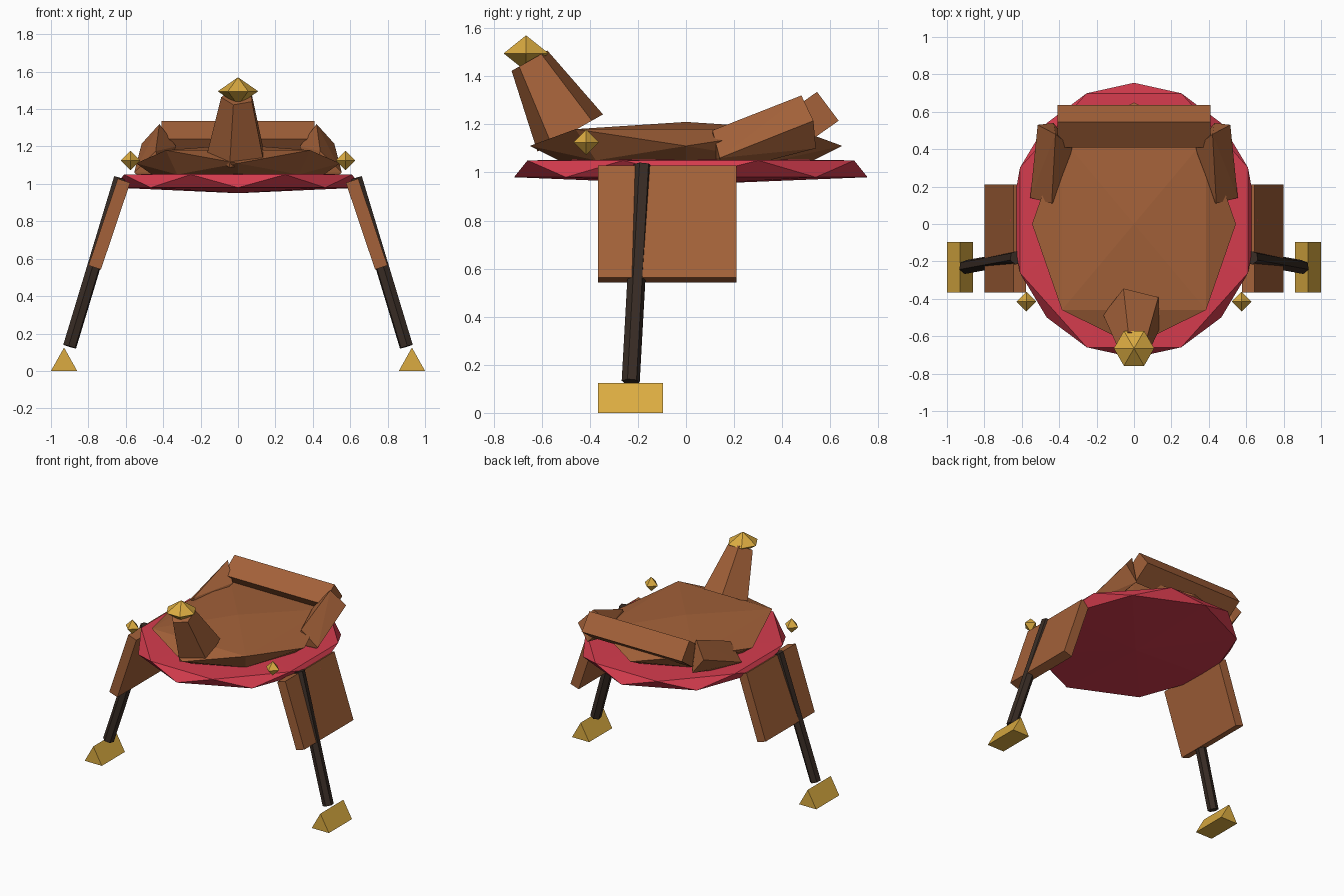
import bpy
import bmesh
from math import sin, cos, pi, radians
from mathutils import Vector, Matrix

if "Cube" in bpy.data.objects:
    bpy.data.objects.remove(bpy.data.objects["Cube"])


def material(name, rgb):
    mat = bpy.data.materials.new(name)
    mat.use_nodes = True
    colour = (*rgb, 1)
    mat.diffuse_color = colour
    mat.node_tree.nodes["Principled BSDF"].inputs["Base Color"].default_value = colour
    return mat


red = material("red cloth", (0.67, 0.045, 0.076))
brown = material("brown leather", (0.366, 0.12, 0.041))
dark = material("dark leather", (0.04, 0.025, 0.018))
gold = material("gold metal", (0.71, 0.41, 0.053))


def hull(name, points, mat):
    """Flat-shaded convex solid around the points."""
    bm = bmesh.new()
    for p in points:
        bm.verts.new(p)
    made = bmesh.ops.convex_hull(bm, input=bm.verts)
    spare = {e for e in made["geom_interior"] + made["geom_unused"]
             if isinstance(e, bmesh.types.BMVert)}
    bmesh.ops.delete(bm, geom=list(spare), context='VERTS')
    bmesh.ops.dissolve_limit(bm, angle_limit=radians(0.5),
                             verts=bm.verts, edges=bm.edges)
    bmesh.ops.recalc_face_normals(bm, faces=bm.faces)
    mesh = bpy.data.meshes.new(name)
    bm.to_mesh(mesh)
    bm.free()
    mesh.materials.append(mat)
    obj = bpy.data.objects.new(name, mesh)
    bpy.context.collection.objects.link(obj)
    return obj


def ring(n, rx, ry, z, phase=0.0, y=0.0):
    angles = [radians(phase) + 2 * pi * i / n for i in range(n)]
    return [Vector((rx * cos(a), y + ry * sin(a), z)) for a in angles]


def tapered(start, end, r1, r2, n, phase=0.0):
    """Points of a tapered prism between two centres."""
    start, end = Vector(start), Vector(end)
    axis = (end - start).normalized()
    turn = Vector((0, 0, 1)).rotation_difference(axis).to_matrix()
    return ([start + turn @ p for p in ring(n, r1, r1, 0, phase)]
            + [end + turn @ p for p in ring(n, r2, r2, 0, phase)])


def bipyramid(centre, r, h, n):
    c = Vector(centre)
    points = ring(n, r, r, 0) + [Vector((0, 0, h)), Vector((0, 0, -h))]
    return [c + p for p in points]


def pair(name, points, mat):
    """Left part at +x and its mirror image on the right."""
    for side, s in (("left", 1), ("right", -1)):
        hull(f"{side}_{name}", [(s * p[0], p[1], p[2]) for p in points], mat)


# Blanket: faceted disc with a zigzag rim
hull("blanket", ring(8, 0.66, 0.735, 0.98, y=0.02)
     + ring(8, 0.66, 0.735, 1.05, 22.5, 0.02)
     + [(0, 0.02, 0.95), (0, 0.02, 1.06)], red)

# Seat: shallow faceted dome
hull("seat", ring(4, 0.545, 0.65, 1.11) + ring(4, 0.545, 0.65, 1.18, 45)
     + ring(8, 0.46, 0.53, 1.05) + [(0, 0, 1.21)], brown)

# Horn leaning forward, with its knob
hull("horn", tapered((0, -0.48, 1.165), (0, -0.65, 1.465), 0.165, 0.09, 5, 38), brown)
hull("horn_knob", bipyramid((0, -0.665, 1.495), 0.108, 0.075, 6), gold)

# Raised back rest and the arms that run forward from it
profile = [(0.545, 1.335), (0.635, 1.215), (0.50, 1.12), (0.41, 1.24)]
hull("back_rest", [(x, y, z) for x in (-0.41, 0.41) for y, z in profile], brown)
pair("back_rest_arm", [
    (0.44, 0.11, 1.175), (0.555, 0.14, 1.06), (0.47, 0.15, 1.0), (0.40, 0.12, 1.06),
    (0.42, 0.48, 1.32), (0.515, 0.53, 1.215), (0.43, 0.54, 1.10), (0.33, 0.41, 1.20)], brown)

# Side flaps hanging outward
tilt = Matrix.Rotation(radians(-18.6), 3, 'Y')
middle = Vector((0.688, -0.0775, 0.785))
pair("side_flap", [middle + tilt @ Vector((x, y, z)) for x in (-0.035, 0.035)
                   for y in (-0.2875, 0.2875) for z in (-0.245, 0.245)], brown)

# Stirrup straps and wedge stirrups
pair("stirrup_strap", tapered((0.628, -0.18, 1.03), (0.90, -0.23, 0.13), 0.038, 0.038, 6), dark)
pair("stirrup", [(x, y, z) for y in (-0.365, -0.095)
                 for x, z in ((0.86, 0), (1.0, 0), (0.93, 0.125))], gold)

# Studs beside the seat
pair("stud", bipyramid((0.575, -0.415, 1.125), 0.053, 0.053, 4), gold)
